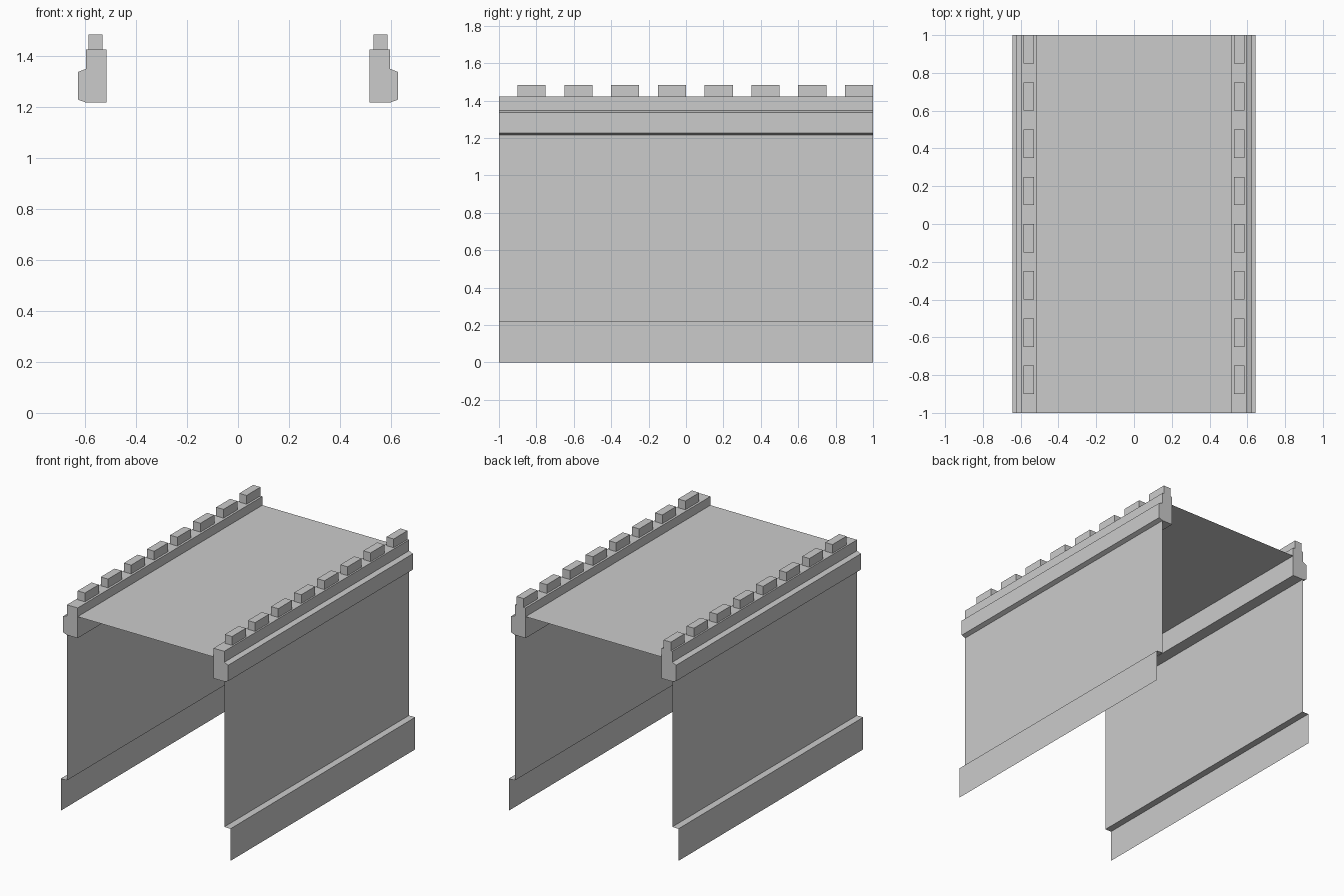
import bpy
import bmesh

cube = bpy.data.objects.get("Cube")
if cube:
    bpy.data.objects.remove(cube, do_unlink=True)

HALF_LENGTH = 1.0

stone = bpy.data.materials.new("stone grey")
stone.use_nodes = True
GREY = (0.6, 0.6, 0.6, 1.0)
stone.diffuse_color = GREY
stone.node_tree.nodes["Principled BSDF"].inputs["Base Color"].default_value = GREY


def add_object(name, bm):
    mesh = bpy.data.meshes.new(name)
    bm.to_mesh(mesh)
    bm.free()
    mesh.materials.append(stone)
    obj = bpy.data.objects.new(name, mesh)
    bpy.context.collection.objects.link(obj)
    return obj


def extrude_profile(bm, profile, y0, y1, closed):
    """Sweep an x-z profile along y; closed profiles get end caps."""
    near = [bm.verts.new((x, y0, z)) for x, z in profile]
    far = [bm.verts.new((x, y1, z)) for x, z in profile]
    count = len(profile)
    for i in range(count if closed else count - 1):
        j = (i + 1) % count
        bm.faces.new((near[i], far[i], far[j], near[j]))
    if closed:
        bm.faces.new(near)
        bm.faces.new(far[::-1])
        bmesh.ops.recalc_face_normals(bm, faces=bm.faces[:])


def swept(name, profile, spans, closed, side):
    bm = bmesh.new()
    for y0, y1 in spans:
        extrude_profile(bm, [(side * x, z) for x, z in profile], y0, y1, closed)
    # Open sheets face outwards on both sides
    if not closed and side > 0:
        bmesh.ops.reverse_faces(bm, faces=bm.faces[:])
    add_object(name, bm)


full = [(-HALF_LENGTH, HALF_LENGTH)]

# Thin side wall with a stepped plinth at its foot
wall = [(0.643, 0), (0.643, 0.22), (0.596, 0.22), (0.596, 1.218)]

# Parapet with a bevelled outer moulding
parapet = [(0.515, 1.216), (0.596, 1.216), (0.626, 1.227), (0.626, 1.336),
           (0.596, 1.348), (0.596, 1.423), (0.515, 1.423)]

# Row of raised blocks along each parapet
merlon = [(0.53, 1.423), (0.585, 1.423), (0.585, 1.483), (0.53, 1.483)]
merlon_spans = [(-0.9 + 0.25 * i, -0.75 + 0.25 * i) for i in range(8)]

for label, side in (("left", 1), ("right", -1)):
    swept(label + "_wall", wall, full, False, side)
    swept(label + "_parapet", parapet, full, True, side)
    swept(label + "_merlons", merlon, merlon_spans, True, side)

# Flat walkway sheet between the parapets
bm = bmesh.new()
extrude_profile(bm, [(-0.515, 1.363), (0.515, 1.363)], -HALF_LENGTH, HALF_LENGTH, False)
for face in bm.faces:
    face.normal_update()
    if face.normal.z < 0:
        face.normal_flip()
add_object("walkway", bm)
